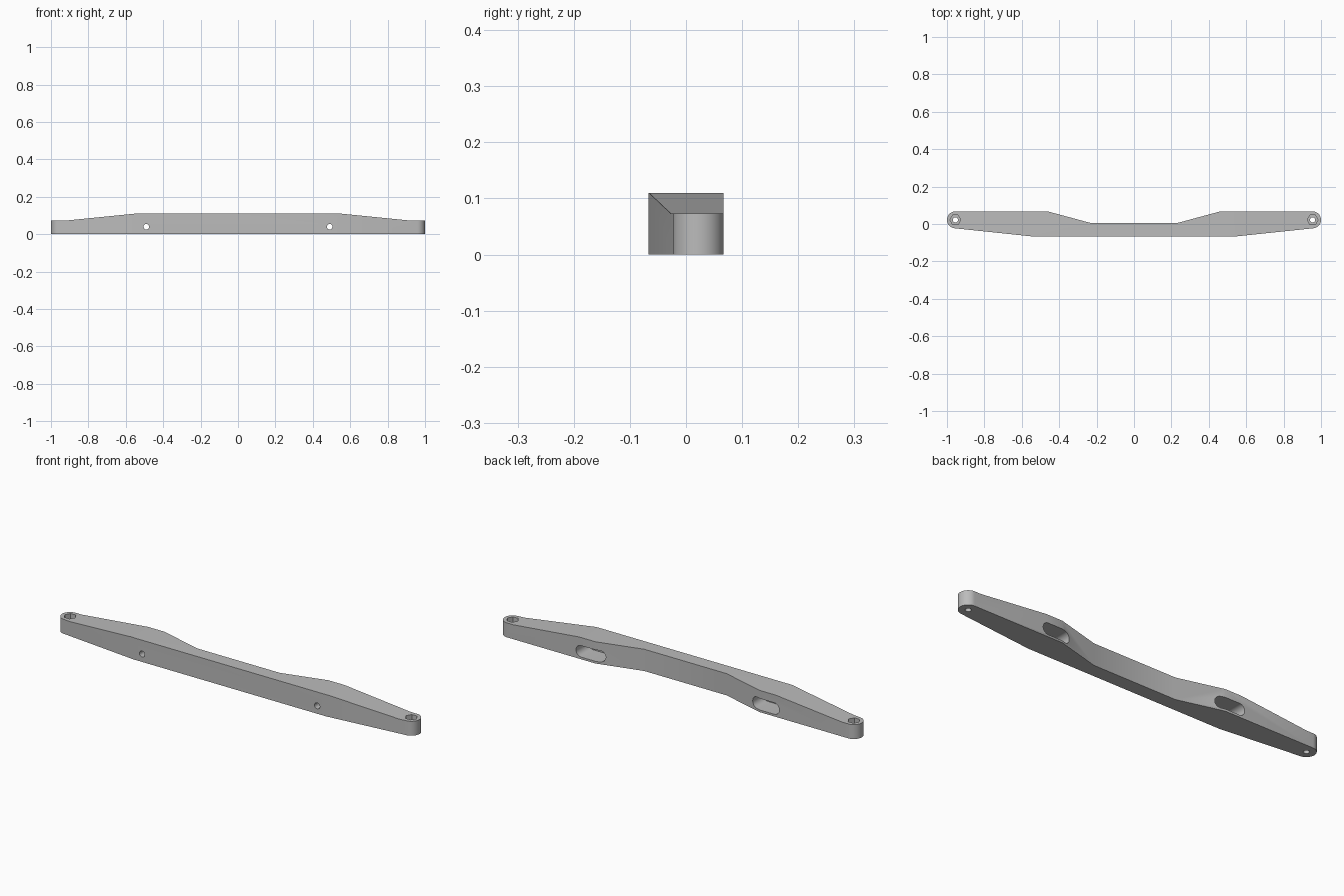
import bpy, bmesh
from math import pi, cos, sin, radians

cube = bpy.data.objects.get("Cube")
if cube:
    bpy.data.objects.remove(cube, do_unlink=True)

grey = bpy.data.materials.new("plain_grey")
grey.use_nodes = True
grey.diffuse_color = (0.5, 0.5, 0.5, 1)
grey.node_tree.nodes["Principled BSDF"].inputs["Base Color"].default_value = (0.5, 0.5, 0.5, 1)


def arc(cx, cy, r, start, end, steps):
    angles = [radians(start + (end - start) * i / steps) for i in range(steps + 1)]
    return [(cx + r * cos(a), cy + r * sin(a)) for a in angles]


def prism(name, outline, axis, low, high):
    """Extrude a closed outline along z (outline in x, y) or y (outline in x, z)."""
    bm = bmesh.new()
    place = (lambda p: (p[0], p[1], low)) if axis == "z" else (lambda p: (p[0], low, p[1]))
    face = bm.faces.new([bm.verts.new(place(p)) for p in outline])
    moved = bmesh.ops.extrude_face_region(bm, geom=[face])["geom"]
    shift = (0, 0, high - low) if axis == "z" else (0, high - low, 0)
    bmesh.ops.translate(bm, vec=shift, verts=[v for v in moved if isinstance(v, bmesh.types.BMVert)])
    bmesh.ops.recalc_face_normals(bm, faces=bm.faces)
    mesh = bpy.data.meshes.new(name)
    bm.to_mesh(mesh)
    bm.free()
    mesh.materials.append(grey)
    obj = bpy.data.objects.new(name, mesh)
    bpy.context.collection.objects.link(obj)
    return obj


def combine(body, cutter, operation):
    mod = body.modifiers.new(operation, "BOOLEAN")
    mod.operation = operation
    mod.solver = "EXACT"
    mod.object = cutter
    bpy.context.view_layer.objects.active = body
    bpy.ops.object.modifier_apply(modifier=mod.name)
    bpy.data.objects.remove(cutter, do_unlink=True)


def mirrored(half):
    return half + [(-x, y) for x, y in reversed(half)]


# Bar: plan outline with rounded ends and a recessed middle at the back
END_X, END_Y, END_R = 0.955, 0.022, 0.045
plan = [(0.54, -0.067)] + arc(END_X, END_Y, END_R, -84, 90, 24) + [(0.46, 0.067), (0.23, 0.005)]
bar = prism("handle_bar", mirrored(plan), "z", 0, 0.15)

# Side profile: top slopes down towards both ends
side = [(1.1, 0), (1.1, 0.073), (0.92, 0.073), (0.55, 0.11)]
side = [(1.1, -0.1)] + side[1:]
combine(bar, prism("side_profile", mirrored(side), "y", -0.2, 0.2), "INTERSECT")
bar.data.transform

for s in (-1, 1):
    # End holes: hexagonal nut pocket above a round bolt hole
    nut = arc(s * END_X, END_Y, 0.029, 0, 300, 5)
    combine(bar, prism("nut_pocket", nut, "z", 0.035, 0.2), "DIFFERENCE")
    bolt = arc(s * END_X, END_Y, 0.014, 0, 345, 23)
    combine(bar, prism("bolt_hole", bolt, "z", -0.1, 0.2), "DIFFERENCE")

    # Slotted pocket from the back, with a round hole through to the front
    cx, cz = s * 0.49, 0.04
    slot = arc(cx + 0.05, cz, 0.029, -90, 90, 14) + arc(cx - 0.05, cz, 0.029, 90, 270, 14)
    combine(bar, prism("slot_pocket", slot, "y", -0.03, 0.2), "DIFFERENCE")
    screw = arc(cx, cz, 0.015, 0, 345, 23)
    combine(bar, prism("screw_hole", screw, "y", -0.2, 0.2), "DIFFERENCE")

# Rest the bar on the ground and shade the rounded parts smooth
bpy.ops.object.select_all(action="DESELECT")
bar.select_set(True)
bpy.context.view_layer.objects.active = bar
bpy.ops.object.shade_smooth_by_angle(angle=radians(25))
